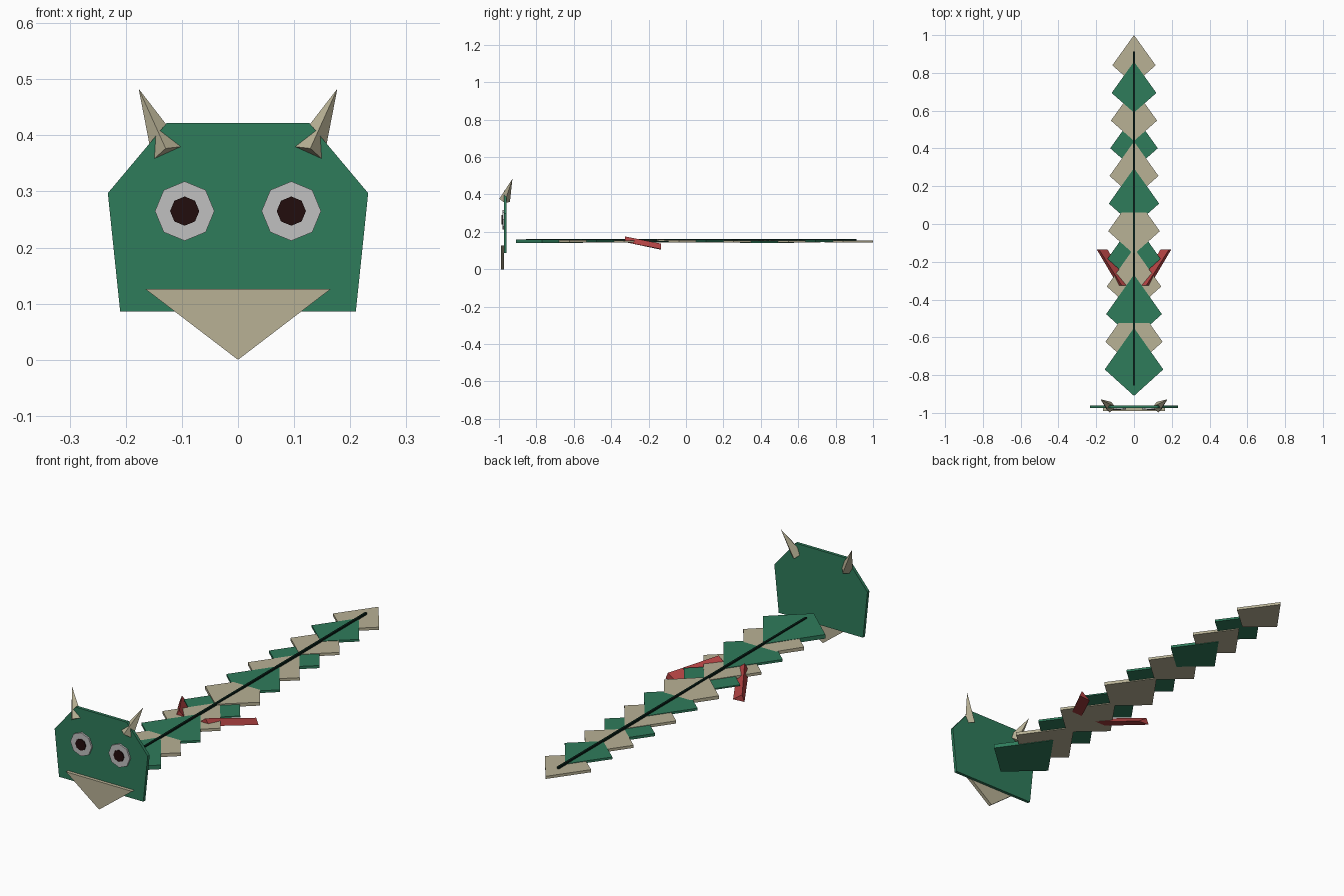
import bpy, bmesh, math
from mathutils import Vector

cube = bpy.data.objects.get("Cube")
if cube:
    bpy.data.objects.remove(cube, do_unlink=True)


def material(name, color):
    m = bpy.data.materials.new(name)
    m.use_nodes = True
    m.diffuse_color = (*color, 1)
    bsdf = next(n for n in m.node_tree.nodes if n.type == 'BSDF_PRINCIPLED')
    bsdf.inputs["Base Color"].default_value = (*color, 1)
    return m


GREEN = material("scale green", (0.028, 0.2, 0.105))
TAN = material("horn tan", (0.48, 0.44, 0.3))
WHITE = material("eye white", (0.53, 0.53, 0.53))
DARK = material("pupil dark", (0.016, 0.004, 0.004))
RED = material("wing red", (0.45, 0.055, 0.055))
SPINE = material("spine dark green", (0.002, 0.013, 0.008))


def loft(name, start, end, mat):
    """Solid joining two matching outlines; a one-point end makes a spike."""
    bm = bmesh.new()
    a = [bm.verts.new(p) for p in start]
    b = [bm.verts.new(p) for p in end]
    n = len(a)
    bm.faces.new(a)
    if len(b) > 1:
        bm.faces.new(b)
    for i in range(n):
        j = (i + 1) % n
        bm.faces.new((a[i], a[j], b[j], b[i]) if len(b) > 1 else (a[i], a[j], b[0]))
    bmesh.ops.recalc_face_normals(bm, faces=bm.faces)
    mesh = bpy.data.meshes.new(name)
    bm.to_mesh(mesh)
    bm.free()
    mesh.materials.append(mat)
    obj = bpy.data.objects.new(name, mesh)
    bpy.context.collection.objects.link(obj)
    return obj


def front_plate(name, outline, y0, y1, mat):
    return loft(name, [(x, y0, z) for x, z in outline],
                [(x, y1, z) for x, z in outline], mat)


def disc(cx, cz, r, sides=8):
    return [(cx + r * math.sin(math.tau * i / sides),
             cz + r * math.cos(math.tau * i / sides)) for i in range(sides)]


# Head and beak
half = [(0.21, 0.086), (0.232, 0.297), (0.127, 0.422)]
front_plate("head", half + [(-x, z) for x, z in reversed(half)], -0.974, -0.96, GREEN)
front_plate("beak", [(-0.165, 0.126), (0.165, 0.126), (0, 0)], -0.989, -0.973, TAN)

for side, label in ((1, "left"), (-1, "right")):
    # Eyes
    front_plate(label + "_eye", disc(side * 0.095, 0.265, 0.053), -0.982, -0.973, WHITE)
    front_plate(label + "_pupil", disc(side * 0.095, 0.265, 0.026), -0.986, -0.981, DARK)

    # Horns: four-sided spikes leaning out and back through the head
    centre = Vector((side * 0.125, -0.97, 0.368))
    tip = Vector((side * 0.177, -0.928, 0.483))
    axis = (tip - centre).normalized()
    u = Vector((0, -1, 0))
    u = (u - axis * u.dot(axis)).normalized()
    v = axis.cross(u)
    loft(label + "_horn", [centre + d * 0.03 for d in (u, v, -u, -v)], [tip], TAN)

    # Wings: ridged bars sweeping back and down
    loft(label + "_wing",
         [(side * x, -0.325, z) for x, z in ((0.03, 0.145), (0.085, 0.145), (0.065, 0.175))],
         [(side * x, -0.135, z) for x, z in ((0.14, 0.105), (0.197, 0.108), (0.185, 0.137))],
         RED)

# Body: a row of overlapping kite scales, shrinking towards the tail
heights = [0.1585, 0.157, 0.156, 0.154, 0.152, 0.157,
           0.156, 0.154, 0.152, 0.154, 0.156, 0.154]
for i, top in enumerate(heights):
    t = i / 11
    y = -0.77 + 1.61 * t
    w = 0.155 - 0.04 * t
    kite = [(0, 0.22 - 0.06 * t), (w, 0), (0, -0.14 + 0.04 * t), (-w, 0)]
    slope = -0.01 if i in (1, 5) else 0
    green = i % 2 == 0
    bottom = 0.14 if i in (0, 8) else 0.146 if green else 0.142
    loft(f"body_scale_{i + 1}",
         [(x, y + dy, bottom) for x, dy in kite],
         [(x, y + dy, top + slope * dy) for x, dy in kite],
         GREEN if green else TAN)

# Spine rod along the back
rod = [(-0.005, -0.855), (0.005, -0.855), (0.005, 0.912), (-0.005, 0.912)]
loft("spine", [(x, y, 0.15) for x, y in rod], [(x, y, 0.163) for x, y in rod], SPINE)
